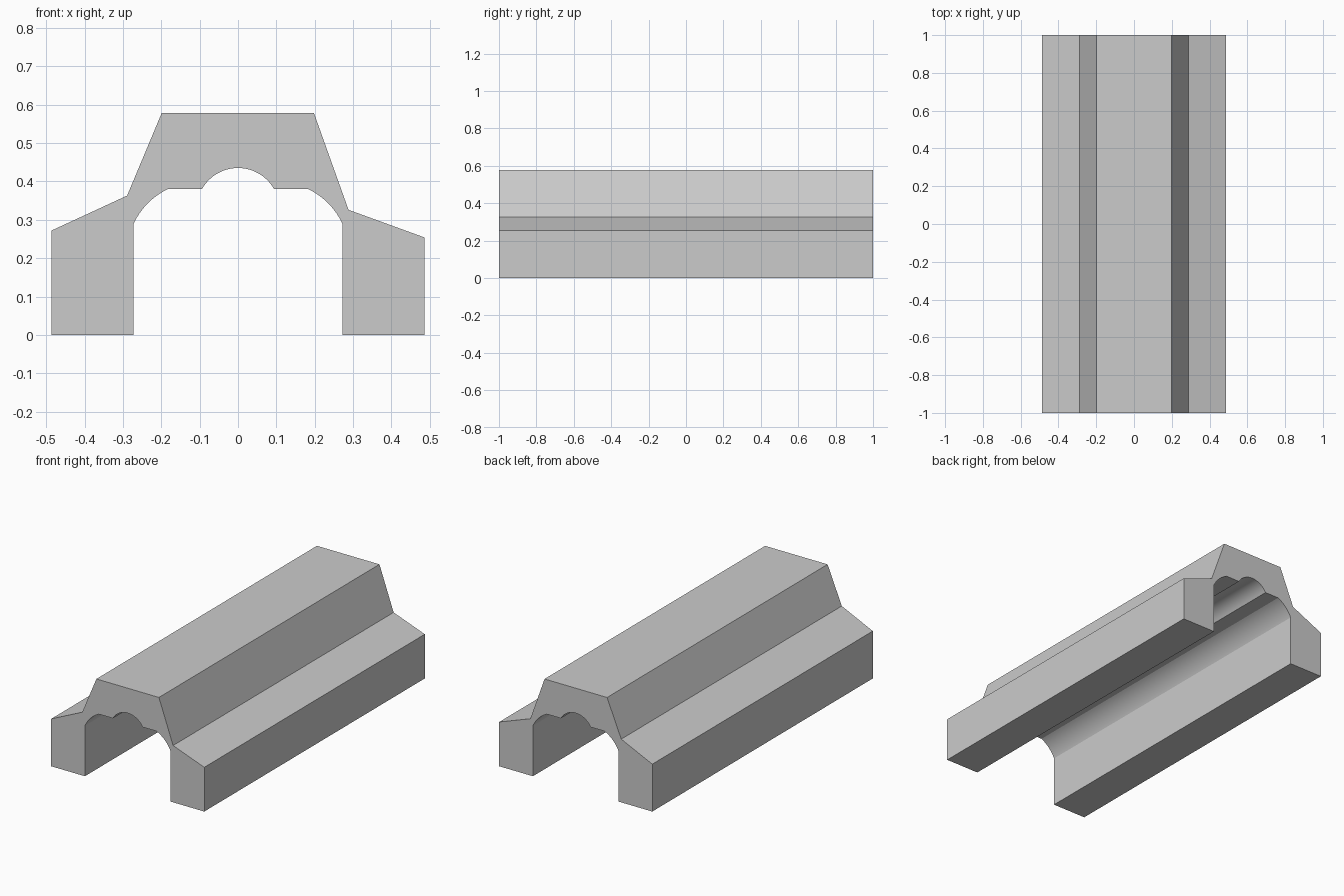
import bpy, bmesh, math
from mathutils import Vector

cube = bpy.data.objects.get("Cube")
if cube:
    bpy.data.objects.remove(cube, do_unlink=True)


def arc(start, end, rise, steps=14):
    """Circular arc bulging to the left of start -> end by the given rise."""
    a, b = Vector(start), Vector(end)
    half = (b - a).length / 2
    along = (b - a).normalized()
    out = Vector((-along.y, along.x))
    radius = (half * half + rise * rise) / (2 * rise)
    centre = (a + b) / 2 + out * (rise - radius)
    spread = math.asin(half / radius)
    points = []
    for i in range(steps + 1):
        t = spread * (2 * i / steps - 1)
        points.append(centre + radius * (along * math.sin(t) + out * math.cos(t)))
    return [tuple(p) for p in points]


# Cross-section: channel underside left to right, then the sloped outer side
left_cove = arc((-0.272, 0.29), (-0.183, 0.38), 0.011)
crown = arc((-0.094, 0.38), (0.094, 0.38), 0.055, 24)
right_cove = [(-x, z) for x, z in reversed(left_cove)]
channel = [(-0.272, 0)] + left_cove + crown + right_cove + [(0.272, 0)]
outside = [(0.486, 0), (0.486, 0.254), (0.288, 0.326), (0.198, 0.578),
           (-0.199, 0.578), (-0.289, 0.363), (-0.486, 0.272), (-0.486, 0)]

# Extrude the section along the full length
bm = bmesh.new()
face = bm.faces.new([bm.verts.new((x, -1, z)) for x, z in channel + outside])
result = bmesh.ops.extrude_face_region(bm, geom=[face], use_keep_orig=True)
moved = [g for g in result["geom"] if isinstance(g, bmesh.types.BMVert)]
bmesh.ops.translate(bm, verts=moved, vec=(0, 2, 0))
bmesh.ops.recalc_face_normals(bm, faces=bm.faces)
mesh = bpy.data.meshes.new("channel_rail")
bm.to_mesh(mesh)
bm.free()
rail = bpy.data.objects.new("channel_rail", mesh)
bpy.context.collection.objects.link(rail)

# Plain grey material
colour = (0.6, 0.6, 0.6, 1)
grey = bpy.data.materials.new("light_grey")
grey.use_nodes = True
grey.diffuse_color = colour
grey.node_tree.nodes["Principled BSDF"].inputs["Base Color"].default_value = colour
mesh.materials.append(grey)

# Smooth the coves while keeping the corners crisp
bpy.ops.object.select_all(action="DESELECT")
rail.select_set(True)
bpy.context.view_layer.objects.active = rail
bpy.ops.object.shade_smooth_by_angle(angle=math.radians(20))
